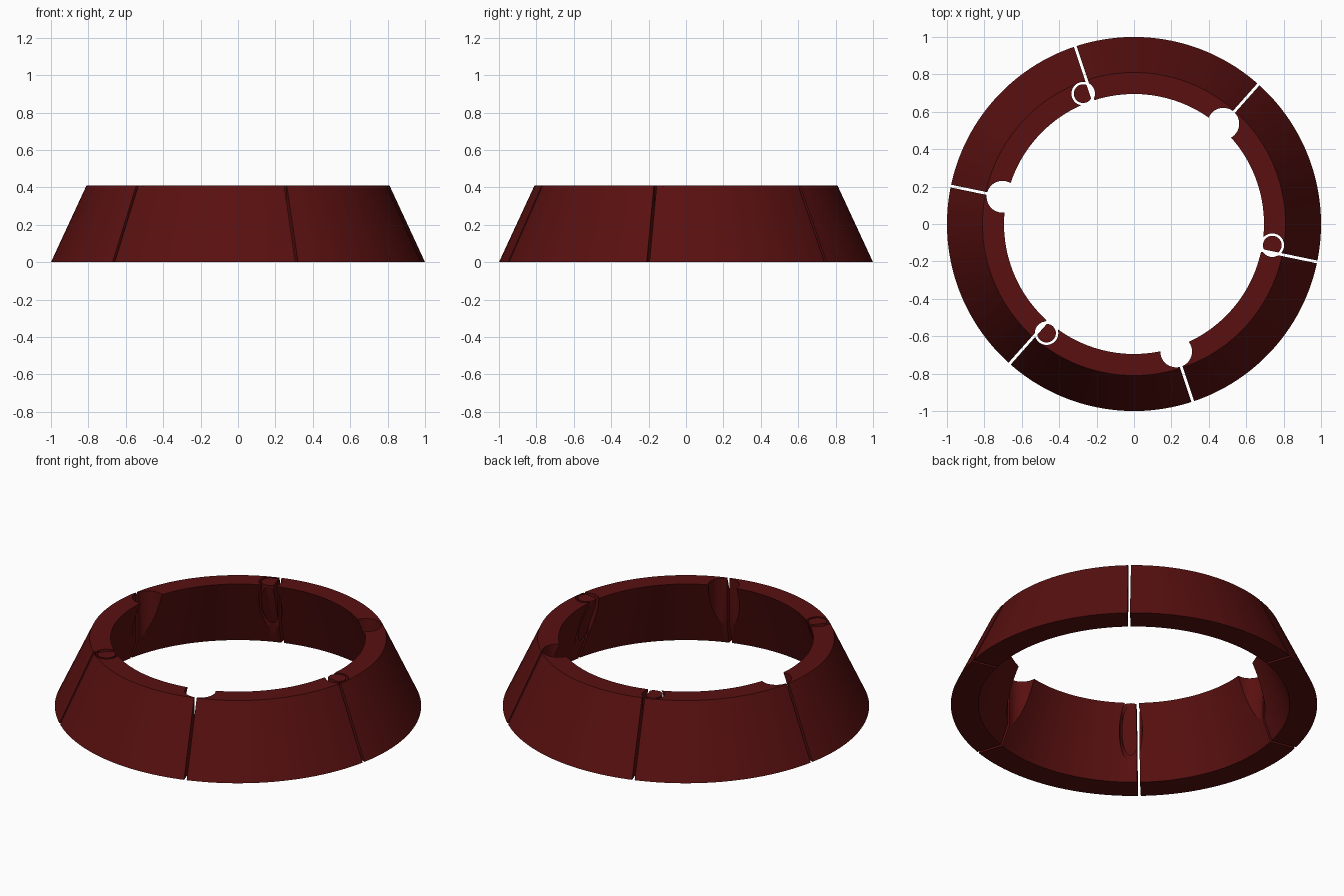
import bpy, bmesh, math
from mathutils import Matrix

if "Cube" in bpy.data.objects:
    bpy.data.objects.remove(bpy.data.objects["Cube"])

H = 0.41
GAP = 0.015
FIRST = math.radians(-11.7)
# radial cross-section: (radius, height)
PROFILE = [(0.85, 0), (1.0, 0), (0.81, H), (0.695, H)]
STEPS = 28

red = bpy.data.materials.new("dark red")
red.diffuse_color = (0.1, 0.005, 0.005, 1)
red.use_nodes = True
red.node_tree.nodes["Principled BSDF"].inputs["Base Color"].default_value = red.diffuse_color


def make_object(name, bm):
    bmesh.ops.recalc_face_normals(bm, faces=bm.faces)
    me = bpy.data.meshes.new(name)
    bm.to_mesh(me)
    bm.free()
    me.materials.append(red)
    ob = bpy.data.objects.new(name, me)
    bpy.context.collection.objects.link(ob)
    return ob


def segment(name, a0):
    """60 degree piece of the ring with parallel-sided gaps at its ends."""
    bm = bmesh.new()
    rows = []
    for i in range(STEPS + 1):
        row = []
        for r, z in PROFILE:
            d = math.asin(GAP / 2 / r)
            a = a0 + d + (math.pi / 3 - 2 * d) * i / STEPS
            row.append(bm.verts.new((r * math.cos(a), r * math.sin(a), z)))
        rows.append(row)
    for p, q in zip(rows, rows[1:]):
        for j in range(4):
            k = (j + 1) % 4
            bm.faces.new((p[j], p[k], q[k], q[j]))
    bm.faces.new(rows[0])
    bm.faces.new(rows[-1])
    return make_object(name, bm)


def cylinder(name, radius, dist, angle):
    bm = bmesh.new()
    pos = (dist * math.cos(angle), dist * math.sin(angle), H / 2)
    bmesh.ops.create_cone(bm, cap_ends=True, segments=40, radius1=radius,
                          radius2=radius, depth=1, matrix=Matrix.Translation(pos))
    ob = make_object(name, bm)
    ob.hide_render = True
    return ob


def boolean(ob, cutter, op):
    m = ob.modifiers.new("cut", 'BOOLEAN')
    m.operation = op
    m.solver = 'EXACT'
    m.object = cutter
    bpy.context.view_layer.objects.active = ob
    bpy.ops.object.modifier_apply(modifier=m.name)


# ring pieces
angles = [FIRST + i * math.pi / 3 for i in range(6)]
segs = [segment("ring_segment_%d" % (i + 1), a) for i, a in enumerate(angles)]
parts = list(segs)
cutters = []

for i, a in enumerate(angles):
    neighbours = (segs[i], segs[i - 1])
    if i % 2:
        # open round notch centred on the gap
        hole = cylinder("notch_cutter", 0.085, 0.718, a)
    else:
        # round pocket beside the gap, with a pin inside it
        hole = cylinder("pocket_cutter", 0.063, 0.748, a + math.radians(3))
        core = cylinder("pin_cutter", 0.05, 0.748, a + math.radians(3))
        pin = segment("pin_%d" % (i // 2 + 1), a)
        boolean(pin, core, 'INTERSECT')
        parts.append(pin)
        cutters.append(core)
    for s in neighbours:
        boolean(s, hole, 'DIFFERENCE')
    cutters.append(hole)

for c in cutters:
    bpy.data.objects.remove(c)

# smooth curved walls, sharp edges
bpy.ops.object.select_all(action='DESELECT')
for p in parts:
    p.select_set(True)
bpy.context.view_layer.objects.active = parts[0]
bpy.ops.object.shade_smooth_by_angle(angle=math.radians(25))
